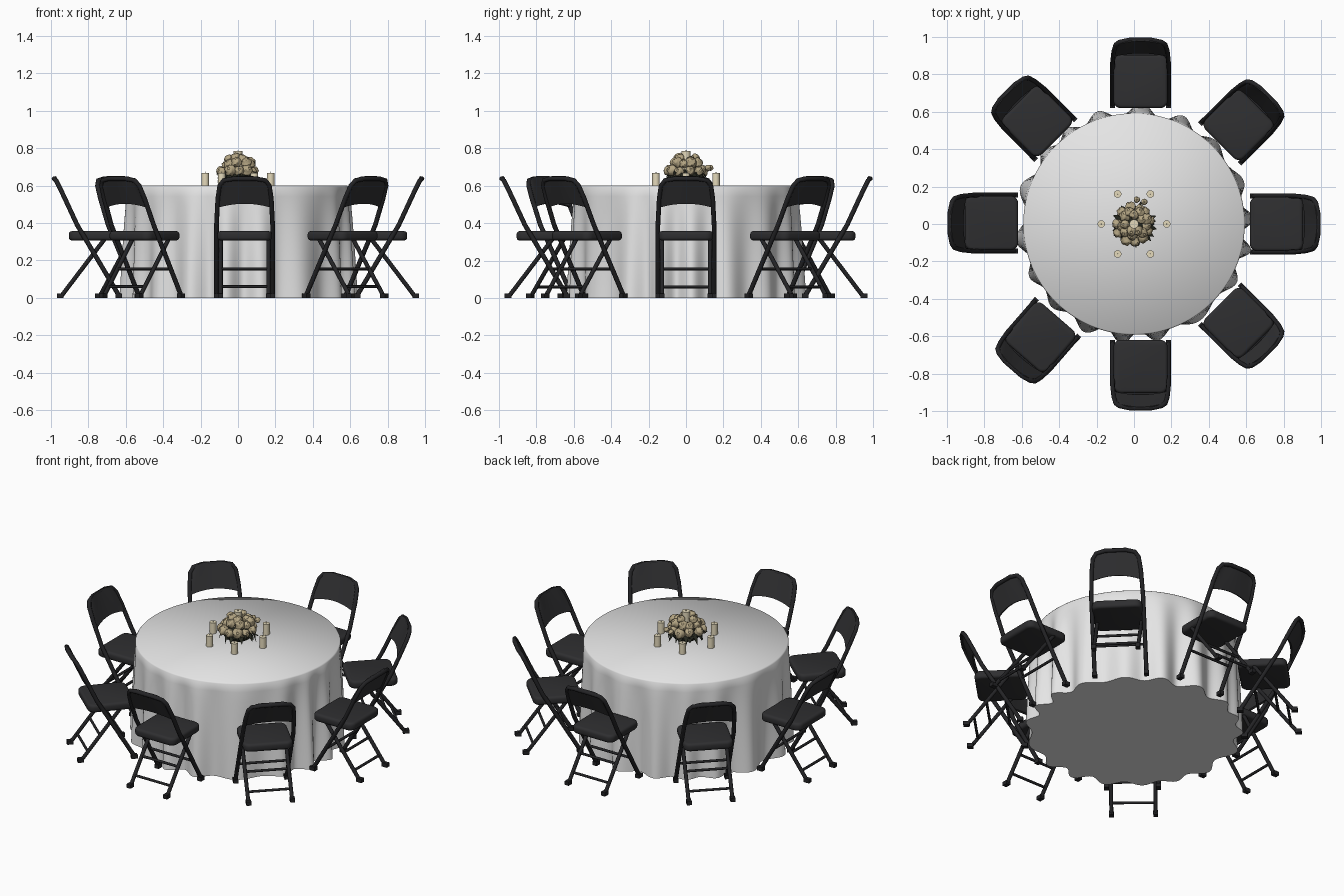
import bpy, bmesh, math, random
from mathutils import Matrix, Vector

random.seed(4)
cube = bpy.data.objects.get("Cube")
if cube:
    bpy.data.objects.remove(cube)


def material(name, r, g, b):
    m = bpy.data.materials.new(name)
    m.use_nodes = True
    m.diffuse_color = (r, g, b, 1)
    bsdf = next(n for n in m.node_tree.nodes if n.type == 'BSDF_PRINCIPLED')
    bsdf.inputs["Base Color"].default_value = (r, g, b, 1)
    return m


cloth = material("white linen", 0.78, 0.78, 0.78)
black = material("black vinyl", 0.028, 0.028, 0.03)
metal = material("black metal", 0.017, 0.017, 0.019)
rose_tan = material("dusty rose tan", 0.46, 0.38, 0.23)
wax = material("cream wax", 0.78, 0.70, 0.50)
leaf_dark = material("dark foliage", 0.018, 0.02, 0.013)


def place(name, data, matrix=None):
    ob = bpy.data.objects.new(name, data)
    bpy.context.collection.objects.link(ob)
    if matrix is not None:
        ob.matrix_world = matrix
    return ob


def finish(name, bm, mat, angle=40):
    """Turn a bmesh into a smooth mesh that keeps its sharp edges."""
    bmesh.ops.recalc_face_normals(bm, faces=bm.faces)
    me = bpy.data.meshes.new(name)
    bm.to_mesh(me)
    bm.free()
    me.materials.append(mat)
    me.shade_smooth()
    me.set_sharp_from_angle(angle=math.radians(angle))
    return me


def tubes(name, paths, radius, mat):
    """One curve holding a round tube along each path."""
    cu = bpy.data.curves.new(name, 'CURVE')
    cu.dimensions = '3D'
    cu.bevel_depth = radius
    cu.bevel_resolution = 2
    cu.use_fill_caps = True
    for path in paths:
        sp = cu.splines.new('POLY')
        sp.points.add(len(path) - 1)
        for p, co in zip(sp.points, path):
            p.co = (*co, 1)
    cu.materials.append(mat)
    return cu


def grid(bm, rows, closed):
    """Skin rows of points with quads."""
    vs = [[bm.verts.new(p) for p in row] for row in rows]
    n = len(vs[0])
    for a, b in zip(vs, vs[1:]):
        for i in range(n if closed else n - 1):
            j = (i + 1) % n
            bm.faces.new((a[i], a[j], b[j], b[i]))
    return vs


# Tablecloth: flat round top, draped skirt with uneven folds, closed underneath
def drape(t, k):
    wave = math.sin(18 * t + 0.9 * math.sin(3 * t) + 0.6 * math.sin(5 * t + 1))
    size = 0.026 + 0.009 * math.sin(4 * t + 2)
    r = 0.592 + k ** 0.7 * (0.016 + size * wave)
    return r * math.cos(t), r * math.sin(t), 0.592 * (1 - k)


STEPS = 288
angles = [math.tau * i / STEPS for i in range(STEPS)]
bm = bmesh.new()
rows = [[(0.586 * math.cos(t), 0.586 * math.sin(t), 0.6) for t in angles]]
rows += [[drape(t, k / 12) for t in angles] for k in range(13)]
rings = grid(bm, rows, True)
bm.faces.new(rings[0])
bm.faces.new(rings[-1])
place("tablecloth", finish("tablecloth", bm, cloth, 60))

# Chair parts, with x pointing away from the table
# Main frame: both front legs and the hoop behind the back panel
half = [(0.635, 0.15, 0.01), (0.86, 0.15, 0.39), (0.925, 0.143, 0.53),
        (0.958, 0.133, 0.60), (0.973, 0.112, 0.628), (0.984, 0.06, 0.637)]
hoop = half + [(x, -y, z) for x, y, z in reversed(half)]
frame = tubes("chair_frame", [hoop], 0.0125, metal)


# Rear legs and the crossbars
def on_rear(z):
    return 0.952 - 0.76 * z


rear = [[(on_rear(z), s * 0.128, z) for z in (0.01, 0.33)] for s in (-1, 1)]
rear_legs = tubes("chair_rear_legs", rear, 0.0115, metal)
bars = [[(x, s * w, z) for s in (-1, 1)] for x, w, z in
        ((on_rear(0.06), 0.128, 0.06), (on_rear(0.155), 0.128, 0.155), (0.721, 0.15, 0.155))]
crossbars = tubes("chair_crossbars", bars, 0.008, metal)

# Feet
bm = bmesh.new()
for x, w in ((0.637, 0.15), (0.95, 0.128)):
    for s in (-1, 1):
        bmesh.ops.create_cube(bm, size=1, matrix=Matrix.Translation((x, s * w, 0.012))
                              @ Matrix.Diagonal((0.036, 0.028, 0.024, 1)))
feet = finish("chair_feet", bm, metal)

# Padded seat with rounded corners
bm = bmesh.new()
bmesh.ops.create_cube(bm, size=1, matrix=Matrix.Translation((0.762, 0, 0.332))
                      @ Matrix.Diagonal((0.285, 0.29, 0.05, 1)))
upright = [e for e in bm.edges if abs(e.verts[0].co.z - e.verts[1].co.z) > 0.01]
bmesh.ops.bevel(bm, geom=upright, offset=0.04, segments=5, profile=0.5, affect='EDGES')
rim = [e for e in bm.edges if abs(e.verts[0].co.z - e.verts[1].co.z) < 0.01]
bmesh.ops.bevel(bm, geom=rim, offset=0.016, segments=3, profile=0.5, affect='EDGES')
seat = finish("chair_seat", bm, black)

# Curved back panel
bm = bmesh.new()
rows = []
for k in range(7):
    v = k / 6
    row = []
    for i in range(-8, 9):
        u = i / 8
        low, high = 0.503 - 0.022 * u * u, 0.646 - 0.034 * abs(u) ** 5
        row.append((0.905 + 0.066 * v + 0.018 * (1 - u * u),
                    u * (0.146 - 0.016 * v - 0.012 * v ** 4), low + (high - low) * v))
    rows.append(row)
grid(bm, rows, False)
bmesh.ops.recalc_face_normals(bm, faces=bm.faces)
bmesh.ops.solidify(bm, geom=bm.faces[:], thickness=0.012)
back = finish("chair_back", bm, black)

# Eight chairs around the table, each slightly out of place
chairs = [(0, 0, 0), (45, 0.02, -0.01), (90, 0.035, 0), (135, 0.02, 0.01),
          (180, 0, 0.005), (229, 0, -0.03), (270, 0.035, 0), (315, 0.02, 0.01)]
for n, (turn, dx, dy) in enumerate(chairs, 1):
    spot = Matrix.Translation((dx, dy, 0)) @ Matrix.Rotation(math.radians(turn), 4, 'Z')
    for part in (frame, rear_legs, crossbars, feet, seat, back):
        place(f"{part.name}_{n}", part, spot)


# Candles: six small ones in a ring, and a tall one among the flowers
def candle(name, x, y, bottom, top, radius):
    bm = bmesh.new()
    bmesh.ops.create_cone(bm, cap_ends=True, segments=20, radius1=radius, radius2=radius,
                          depth=top - bottom,
                          matrix=Matrix.Translation((x, y, (top + bottom) / 2)))
    bmesh.ops.create_cone(bm, cap_ends=True, segments=6, radius1=0.002, radius2=0.001,
                          depth=0.008, matrix=Matrix.Translation((x, y, top + 0.003)))
    place(name, finish(name, bm, wax))


for i in range(6):
    a = math.tau * i / 6
    candle(f"small_candle_{i + 1}", 0.175 * math.cos(a), 0.185 * math.sin(a), 0.6, 0.668, 0.02)
candle("tall_candle", 0, 0, 0.62, 0.785, 0.024)

# Foliage: a low mound with pointed leaves spilling out of it
bm = bmesh.new()
bmesh.ops.create_icosphere(bm, subdivisions=3, radius=1, matrix=Matrix.Translation((0, 0, 0.645))
                           @ Matrix.Diagonal((0.085, 0.085, 0.044, 1)))
for i in range(26):
    a = i * 2.4
    out = Vector((math.cos(a), math.sin(a), 0))
    side = Vector((-out.y, out.x, 0)) * 0.016
    reach = random.uniform(0.105, 0.13)
    base = out * 0.06 + Vector((0, 0, 0.66))
    mid = out * 0.095 + Vector((0, 0, random.uniform(0.645, 0.69)))
    tip = out * reach + Vector((0, 0, random.uniform(0.605, 0.66)))
    bm.faces.new([bm.verts.new(p) for p in (base, mid + side, tip, mid - side)])
place("foliage", finish("foliage", bm, leaf_dark))

# Rose: a ball with petals spiralling round it and a dimple on top
bm = bmesh.new()
bmesh.ops.create_uvsphere(bm, u_segments=20, v_segments=12, radius=1)
for v in bm.verts:
    polar = math.acos(max(-1, min(1, v.co.z)))
    swirl = math.sin(3 * math.atan2(v.co.y, v.co.x) + 5 * polar)
    v.co *= 1 + 0.13 * swirl * math.sin(polar) - 0.3 * math.exp(-8 * polar)
rose = finish("rose", bm, rose_tan)

# Roses in rings over the mound
count = 0
for number, ring, height in ((11, 0.09, 0.682), (9, 0.064, 0.715), (5, 0.042, 0.738)):
    for i in range(number):
        a = math.tau * (i + random.uniform(-0.2, 0.2)) / number + ring * 40
        r = ring + random.uniform(-0.006, 0.008)
        pos = Vector((r * math.cos(a), r * math.sin(a), height + random.uniform(-0.008, 0.01)))
        aim = (pos - Vector((0, 0, 0.64))).to_track_quat('Z', 'Y').to_matrix().to_4x4()
        size = random.uniform(0.023, 0.03)
        count += 1
        place(f"rose_{count}", rose, Matrix.Translation(pos) @ aim @ Matrix.Scale(size, 4))

# Two buds standing out at the back
for i, (x, y) in enumerate(((0.015, 0.13), (0.055, 0.118)), 1):
    place(f"bud_{i}", rose, Matrix.Translation((x, y, 0.695)) @ Matrix.Scale(0.016, 4))
